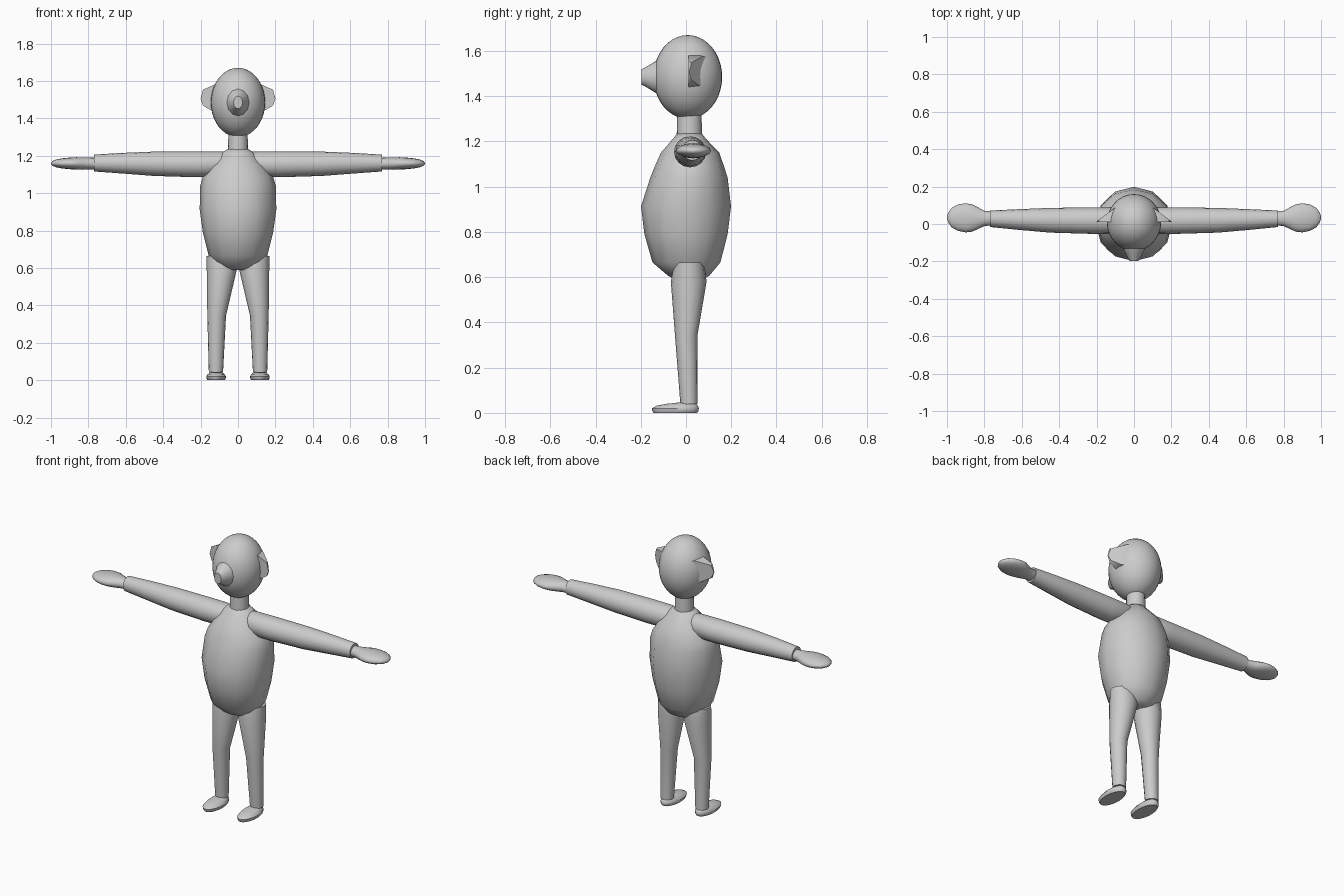
import bpy, bmesh, math
from mathutils import Vector

grey = bpy.data.materials.new("plain_grey")
grey.diffuse_color = (0.6, 0.6, 0.6, 1)


def finish(name, bm, angle=40):
    bmesh.ops.recalc_face_normals(bm, faces=bm.faces)
    me = bpy.data.meshes.new(name)
    bm.to_mesh(me)
    bm.free()
    me.materials.append(grey)
    ob = bpy.data.objects.new(name, me)
    bpy.context.collection.objects.link(ob)
    bpy.ops.object.select_all(action='DESELECT')
    bpy.context.view_layer.objects.active = ob
    ob.select_set(True)
    bpy.ops.object.shade_smooth_by_angle(angle=math.radians(angle))
    return ob


def loft(name, sections, axis='z', n=16, side=1, angle=40):
    """Skin ellipses: (position along axis, centre a, centre b, radius a, radius b)."""
    bm = bmesh.new()
    rings = []
    for p, ca, cb, ra, rb in sections:
        ring = []
        for i in range(n):
            t = 2 * math.pi * i / n
            a, b = ca + ra * math.cos(t), cb + rb * math.sin(t)
            co = {'z': (a, b, p), 'x': (p, a, b), 'y': (a, p, b)}[axis]
            ring.append(bm.verts.new((co[0] * side, co[1], co[2])))
        rings.append(ring)
    for r, s in zip(rings, rings[1:]):
        for i in range(n):
            j = (i + 1) % n
            bm.faces.new((r[i], r[j], s[j], s[i]))
    bm.faces.new(rings[0])
    bm.faces.new(rings[-1])
    return finish(name, bm, angle)


# Head
bm = bmesh.new()
bmesh.ops.create_uvsphere(bm, u_segments=32, v_segments=20, radius=1)
for v in bm.verts:
    v.co = Vector((v.co.x * 0.145, v.co.y * 0.152 + 0.008, v.co.z * 0.185 + 1.485))
finish("head", bm)

# Nose
loft("nose", [(-0.08, 0, 1.485, 0.075, 0.095), (-0.13, 0, 1.485, 0.06, 0.073),
              (-0.18, 0, 1.485, 0.034, 0.042), (-0.197, 0, 1.485, 0.024, 0.034)], 'y', 12)

# Neck
loft("neck", [(1.20, 0, 0.015, 0.056, 0.057), (1.34, 0, 0.015, 0.05, 0.053)])

# Torso
loft("torso", [(0.59, 0, 0.012, 0.07, 0.06), (0.605, 0, 0.012, 0.105, 0.09),
               (0.665, 0, 0.002, 0.157, 0.15), (0.79, 0, 0, 0.188, 0.184),
               (0.913, 0, 0, 0.205, 0.199), (1.04, 0, 0.013, 0.202, 0.171),
               (1.09, 0, 0.015, 0.187, 0.153), (1.15, 0, 0.018, 0.145, 0.129),
               (1.215, 0, 0.015, 0.09, 0.07), (1.235, 0, 0.015, 0.055, 0.055)],
     n=12, angle=55)

for side, word in ((1, "left"), (-1, "right")):
    # Arm
    loft(word + "_arm", [(0.07, 0.018, 1.165, 0.058, 0.056), (0.11, 0.018, 1.155, 0.07, 0.067),
                         (0.22, 0.018, 1.154, 0.071, 0.069), (0.45, 0.02, 1.157, 0.066, 0.065),
                         (0.62, 0.024, 1.16, 0.055, 0.055),
                         (0.77, 0.028, 1.161, 0.044, 0.045)], 'x', side=side)
    # Hand
    loft(word + "_hand", [(0.75, 0.03, 1.158, 0.036, 0.031), (0.8, 0.03, 1.158, 0.041, 0.032),
                          (0.83, 0.031, 1.158, 0.056, 0.033), (0.865, 0.032, 1.159, 0.073, 0.033),
                          (0.9, 0.033, 1.159, 0.078, 0.031), (0.94, 0.034, 1.159, 0.071, 0.027),
                          (0.975, 0.034, 1.159, 0.052, 0.02), (0.993, 0.034, 1.159, 0.027, 0.012),
                          (1.0, 0.034, 1.159, 0.006, 0.004)], 'x', side=side, angle=60)
    # Leg
    loft(word + "_leg", [(0.04, 0.118, 0.013, 0.038, 0.038), (0.345, 0.114, 0.001, 0.05, 0.05),
                         (0.58, 0.088, 0.012, 0.079, 0.079),
                         (0.665, 0.086, 0.014, 0.083, 0.066)], side=side)
    # Foot: flat sole, top sliding back toward the ankle
    loft(word + "_foot", [(0, 0.117, -0.047, 0.046, 0.096), (0.008, 0.117, -0.047, 0.051, 0.102),
                          (0.02, 0.117, -0.047, 0.053, 0.104), (0.032, 0.117, -0.038, 0.045, 0.091),
                          (0.04, 0.117, -0.022, 0.035, 0.066),
                          (0.045, 0.117, -0.005, 0.02, 0.035)], n=20, side=side)
    # Ear: flat front, back sloping out of the head
    outline = [(0.09, 1.58), (0.115, 1.585), (0.187, 1.553), (0.2, 1.505),
               (0.187, 1.468), (0.14, 1.44), (0.09, 1.44)]
    bm = bmesh.new()
    front = [bm.verts.new((x * side, 0.01, z)) for x, z in outline]
    back = [bm.verts.new((x * side, 0.014 + max(0, 0.2 - x) * 0.75, 1.51 + (z - 1.51) * 0.9))
            for x, z in outline]
    bm.faces.new(front)
    bmesh.ops.triangulate(bm, faces=[bm.faces.new(back)])
    for i in range(len(outline)):
        j = (i + 1) % len(outline)
        bm.faces.new((front[i], front[j], back[j], back[i]))
    finish(word + "_ear", bm)
